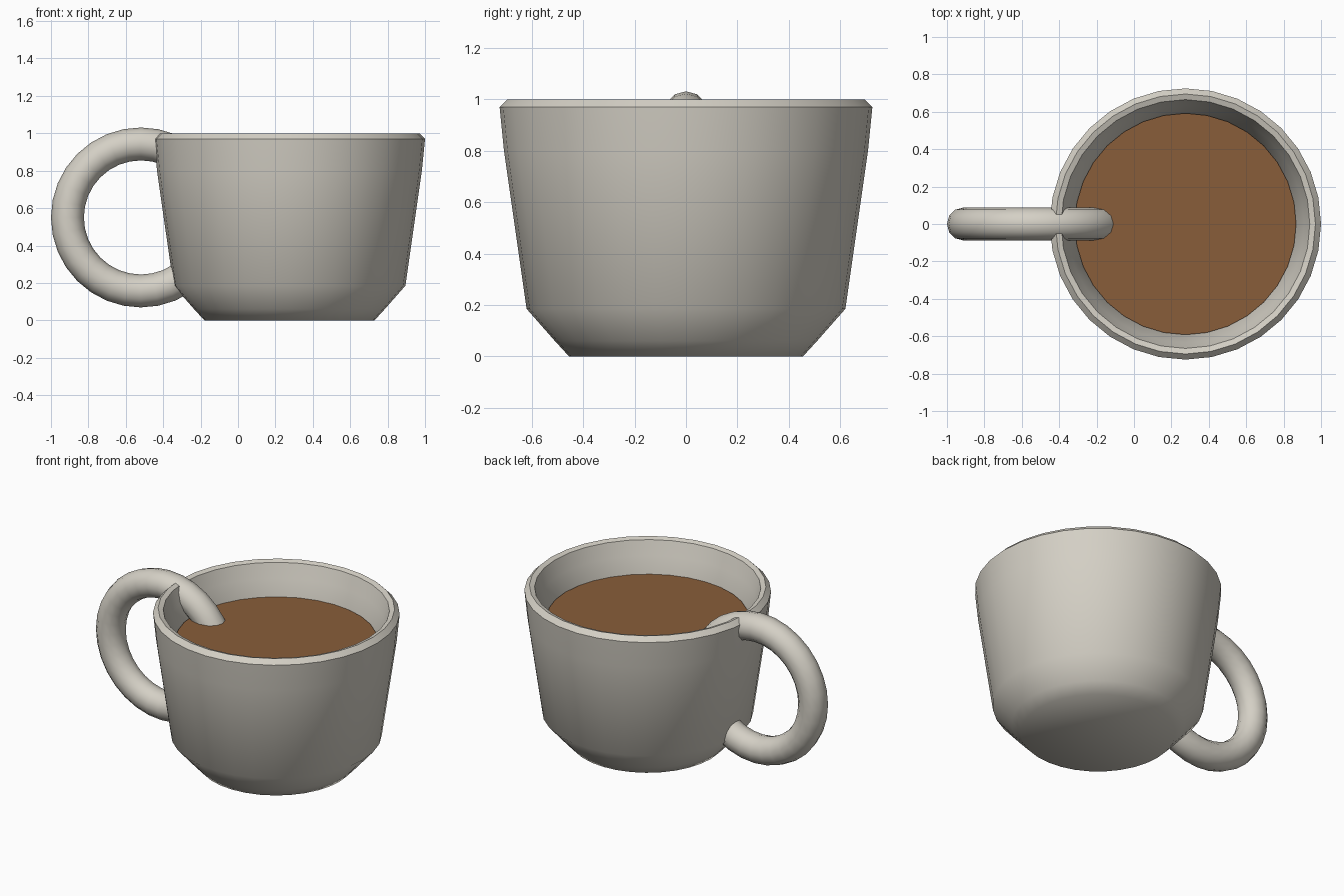
import bpy, bmesh, math

cube = bpy.data.objects.get("Cube")
if cube:
    bpy.data.objects.remove(cube, do_unlink=True)

CUP_X = 0.275
SIDES = 32


def material(name, rgb):
    m = bpy.data.materials.new(name)
    m.use_nodes = True
    m.diffuse_color = (*rgb, 1)
    m.node_tree.nodes["Principled BSDF"].inputs["Base Color"].default_value = (*rgb, 1)
    return m


def finish(obj, name, mat, angle):
    obj.name = name
    obj.data.materials.append(mat)
    bpy.ops.object.select_all(action="DESELECT")
    obj.select_set(True)
    bpy.context.view_layer.objects.active = obj
    bpy.ops.object.shade_smooth_by_angle(angle=math.radians(angle))


def lathe(name, profile, mat, angle):
    """Spin a (radius, height) profile about z; both ends lie on the axis."""
    bm = bmesh.new()
    verts = [bm.verts.new((r, 0, z)) for r, z in profile]
    edges = [bm.edges.new(pair) for pair in zip(verts, verts[1:])]
    bmesh.ops.spin(bm, geom=verts + edges, axis=(0, 0, 1), cent=(0, 0, 0),
                   angle=math.tau, steps=SIDES)
    bmesh.ops.remove_doubles(bm, verts=bm.verts, dist=0.0005)
    bmesh.ops.recalc_face_normals(bm, faces=bm.faces)
    mesh = bpy.data.meshes.new(name)
    bm.to_mesh(mesh)
    bm.free()
    obj = bpy.data.objects.new(name, mesh)
    obj.location.x = CUP_X
    bpy.context.collection.objects.link(obj)
    finish(obj, name, mat, angle)


ceramic = material("warm grey ceramic", (0.66, 0.63, 0.56))
coffee = material("coffee brown", (0.25, 0.11, 0.042))

# Cup: foot, flared wall, rounded lip, then the inside wall and floor
lathe("cup", [(0, 0), (0.455, 0), (0.51, 0.06), (0.62, 0.185), (0.708, 0.8),
              (0.725, 0.97), (0.695, 1.0), (0.665, 0.99), (0.635, 0.9),
              (0.592, 0.78), (0.54, 0.22), (0.42, 0.08), (0, 0.08)], ceramic, 50)

# Coffee surface filling the inside
bpy.ops.mesh.primitive_circle_add(vertices=SIDES, radius=0.592, fill_type="NGON",
                                  location=(CUP_X, 0, 0.8))
finish(bpy.context.object, "coffee_surface", coffee, 30)

# Handle: a full ring that passes through the cup wall
bpy.ops.mesh.primitive_torus_add(major_radius=0.393, minor_radius=0.088,
                                 major_segments=32, minor_segments=12,
                                 location=(-0.519, 0, 0.55),
                                 rotation=(math.pi / 2, 0, 0))
finish(bpy.context.object, "handle", ceramic, 60)
